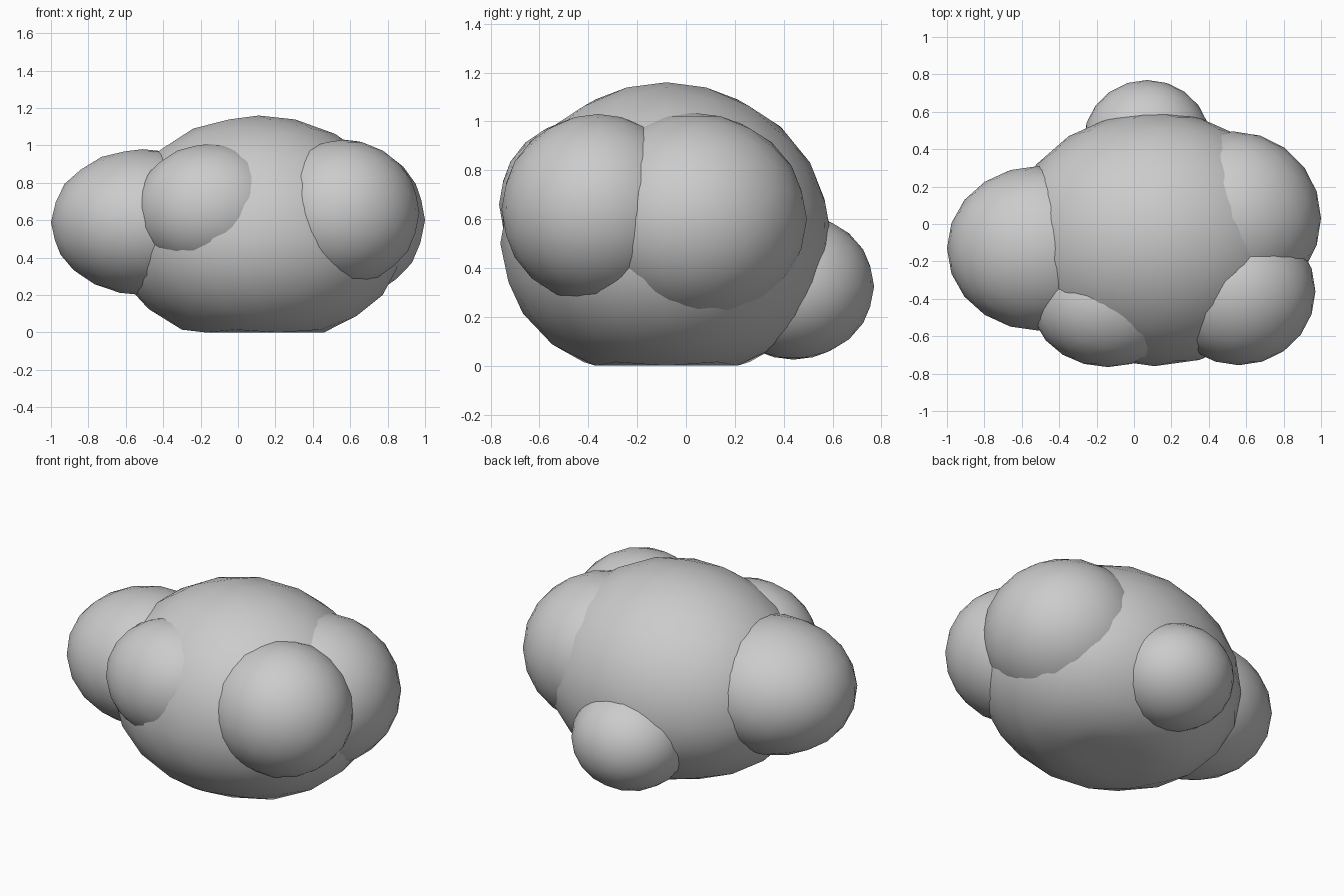
import bpy
from mathutils import Vector

if "Cube" in bpy.data.objects:
    bpy.data.objects.remove(bpy.data.objects["Cube"], do_unlink=True)

# Single flat colour
grey = bpy.data.materials.new("light_grey")
grey.use_nodes = True
grey.diffuse_color = (0.6, 0.6, 0.6, 1)
grey.node_tree.nodes["Principled BSDF"].inputs["Base Color"].default_value = grey.diffuse_color


def lump(name, centre, radii, lower=None):
    """Rounded blob; an optional lower radius gives a flatter underside resting on the ground."""
    bpy.ops.mesh.primitive_ico_sphere_add(subdivisions=3, radius=1, location=centre)
    ob = bpy.context.object
    ob.name = name
    for v in ob.data.vertices:
        rz = lower if lower and v.co.z < 0 else radii[2]
        v.co = Vector((v.co.x * radii[0], v.co.y * radii[1], v.co.z * rz))
        v.co.z = max(v.co.z, -centre[2])
    ob.data.materials.append(grey)
    bpy.ops.object.shade_smooth()
    return ob


# Large central mass with a flattened base
lump("main_body", (0.11, -0.08, 0.50), (0.78, 0.68, 0.66), lower=0.57)

# Smaller masses clustered around it
lump("side_lump_minus_x", (-0.51, -0.13, 0.59), (0.49, 0.44, 0.39))
lump("side_lump_plus_x", (0.53, 0.03, 0.60), (0.47, 0.465, 0.435))
lump("front_lump_minus_x", (-0.14, -0.42, 0.66), (0.41, 0.345, 0.35))
lump("front_lump_plus_x", (0.56, -0.36, 0.64), (0.41, 0.395, 0.39))
lump("back_lump", (0.07, 0.44, 0.325), (0.34, 0.33, 0.30))
